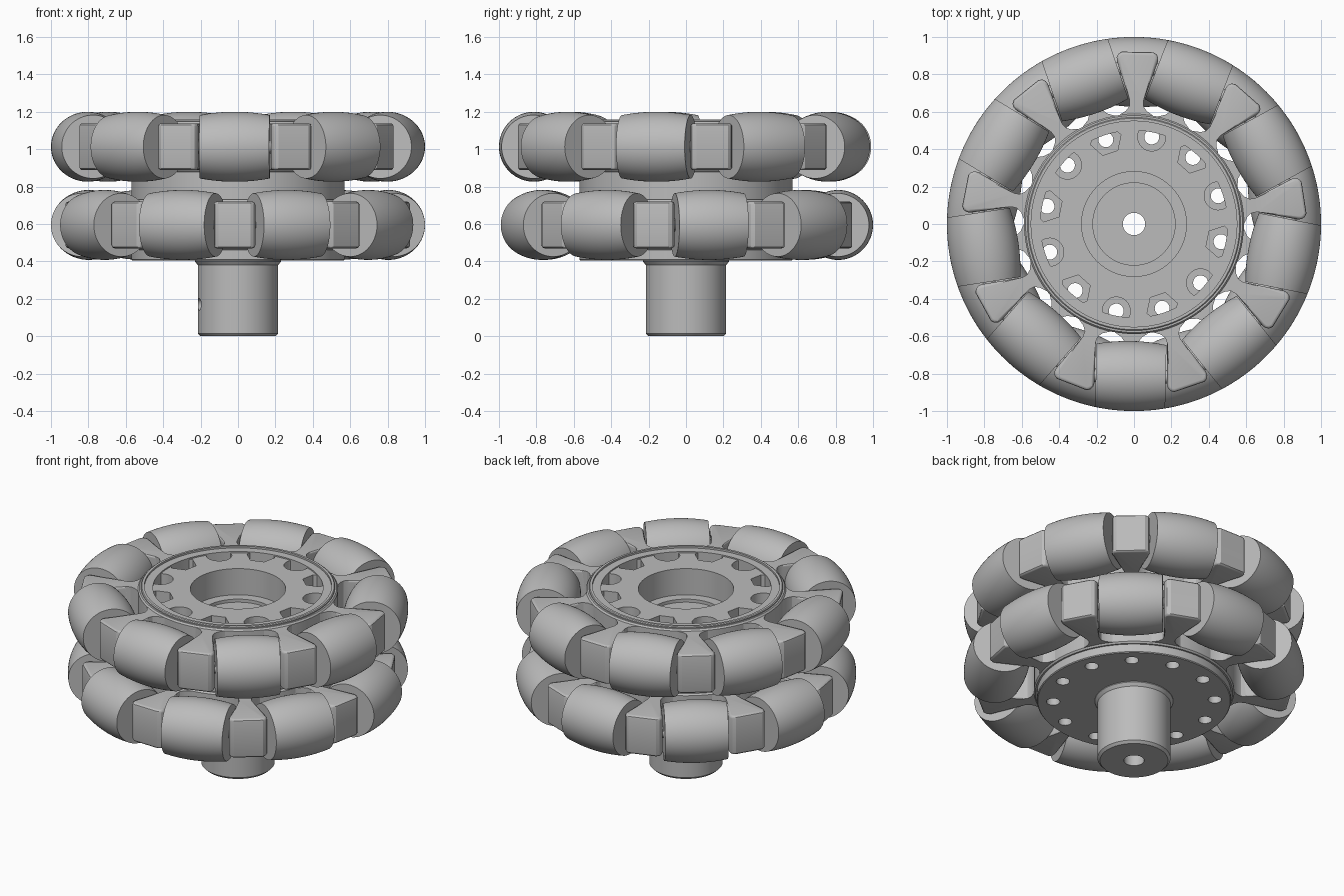
import bpy, bmesh
from math import radians, sqrt, cos, sin, pi
from mathutils import Matrix

cube = bpy.data.objects.get("Cube")
if cube:
    bpy.data.objects.remove(cube, do_unlink=True)

grey = bpy.data.materials.new("plain grey")
grey.use_nodes = True
grey.diffuse_color = (0.5, 0.5, 0.5, 1)
grey.node_tree.nodes["Principled BSDF"].inputs["Base Color"].default_value = (0.5, 0.5, 0.5, 1)

TURN = -91.2            # angle of the first upper roller
COUNT = 9
STEP = 360 / COUNT
AXLE_R = 0.813          # distance of roller axles from the wheel centre
HALF = 0.187            # roller half length
LAYERS = {"upper": (1.013, TURN), "lower": (0.595, TURN + STEP / 2)}


def finish(mesh):
    """Shade smooth with sharp edges and assign the colour."""
    mesh.materials.clear()
    mesh.materials.append(grey)
    mesh.shade_smooth()
    mesh.set_sharp_from_angle(angle=radians(30))


def to_mesh(bm, name):
    bmesh.ops.recalc_face_normals(bm, faces=bm.faces)
    mesh = bpy.data.meshes.new(name)
    bm.to_mesh(mesh)
    bm.free()
    finish(mesh)
    return mesh


def place(name, mesh, matrix=Matrix()):
    obj = bpy.data.objects.new(name, mesh)
    bpy.context.scene.collection.objects.link(obj)
    obj.matrix_world = matrix
    return obj


def lathe(name, profile, segments=96):
    """Spin a closed (radius, height) outline around z."""
    bm = bmesh.new()
    rings = []
    for i in range(segments):
        a = 2 * pi * i / segments
        rings.append([bm.verts.new((r * cos(a), r * sin(a), z)) for r, z in profile])
    n = len(profile)
    for i in range(segments):
        a, b = rings[i], rings[(i + 1) % segments]
        for j in range(n):
            k = (j + 1) % n
            bm.faces.new((a[j], b[j], b[k], a[k]))
    return to_mesh(bm, name)


def add_cylinder(bm, radius, z0, z1, matrix=Matrix(), sides=32):
    bmesh.ops.create_cone(bm, cap_ends=True, segments=sides, radius1=radius, radius2=radius,
                          depth=z1 - z0, matrix=matrix @ Matrix.Translation((0, 0, (z0 + z1) / 2)))


def spin(degrees):
    return Matrix.Rotation(radians(degrees), 4, "Z")


# Hub: shaft, flange, core and stepped central bore in one turned outline
hub = place("hub", lathe("hub", [
    (0.06, 0), (0.2, 0), (0.215, 0.015), (0.215, 0.38), (0.23, 0.4), (0.23, 0.405),
    (0.565, 0.405), (0.57, 0.41), (0.57, 1.155), (0.565, 1.16), (0.55, 1.16), (0.55, 1.14),
    (0.28, 1.14), (0.28, 0.97), (0.22, 0.97), (0.22, 0.95), (0.06, 0.95)]))

# Bolt holes, alternating round and hexagonal pockets, and the shaft side hole
through, pockets = bmesh.new(), bmesh.new()
for i in range(12):
    m = spin(78.5 + 30 * i) @ Matrix.Translation((0.475, 0, 0))
    add_cylinder(through, 0.04, 0.3, 1.3, m, 24)
    hexagon = i % 2 == 1
    add_cylinder(pockets, 0.085 if hexagon else 0.075, 1.04, 1.3, m, 6 if hexagon else 32)
add_cylinder(through, 0.032, 0.1, 0.3,
             Matrix.Translation((0, 0, 0.17)) @ spin(195) @ Matrix.Rotation(pi / 2, 4, "Y"), 24)

cutters = []
for name, bm in (("through_cutter", through), ("pocket_cutter", pockets)):
    cutter = place(name, to_mesh(bm, name))
    cutter.hide_render = True
    cutters.append(cutter)
    mod = hub.modifiers.new(name, "BOOLEAN")
    mod.operation = "DIFFERENCE"
    mod.solver = "EXACT"
    mod.object = cutter
graph = bpy.context.evaluated_depsgraph_get()
carved = bpy.data.meshes.new_from_object(hub.evaluated_get(graph))
hub.modifiers.clear()
hub.data = carved
finish(carved)
for cutter in cutters:
    bpy.data.objects.remove(cutter, do_unlink=True)

# Roller: barrel whose side follows the wheel rim
arc = [HALF * (k / 8 - 1) for k in range(17)]
roller = lathe("roller", [(0.03, -HALF)] + [(sqrt(1 - t * t) - AXLE_R, t) for t in arc]
               + [(0.03, HALF)], 64)

# Axle pin
bm = bmesh.new()
add_cylinder(bm, 0.035, -HALF - 0.03, HALF + 0.03)
axle = to_mesh(bm, "axle")

# Spoke: flared foot, narrow neck, wedge head with rounded edges
side = [(0.55, 0.13), (0.585, 0.085), (0.605, 0.055), (0.63, 0.038), (0.66, 0.037),
        (0.87, 0.11), (0.89, 0.111), (0.908, 0.103), (0.92, 0.085)]
outline = [(x, -y) for x, y in side] + [(x, y) for x, y in reversed(side)]
bm = bmesh.new()
base = bm.faces.new([bm.verts.new((x, y, -0.125)) for x, y in outline])
top = bmesh.ops.extrude_face_region(bm, geom=[base])["geom"]
bmesh.ops.translate(bm, vec=(0, 0, 0.25), verts=[v for v in top if isinstance(v, bmesh.types.BMVert)])
bmesh.ops.recalc_face_normals(bm, faces=bm.faces)
rim = [e for e in bm.edges if abs(e.verts[0].co.z - e.verts[1].co.z) < 0.01
       and min(v.co.x for v in e.verts) > 0.65]
bmesh.ops.bevel(bm, geom=rim, offset=0.016, segments=3, profile=0.5, affect="EDGES")
spoke = to_mesh(bm, "spoke")

# Ring carrying the spokes
ring = lathe("ring", [(0.5, -0.135), (0.58, -0.135), (0.588, -0.125),
                      (0.588, 0.125), (0.58, 0.135), (0.5, 0.135)])

# Two staggered layers of rollers and spokes
for layer, (z, start) in LAYERS.items():
    lift = Matrix.Translation((0, 0, z))
    place(layer + "_ring", ring, lift)
    for i in range(COUNT):
        turn = lift @ spin(start + STEP * i)
        across = turn @ Matrix.Translation((AXLE_R, 0, 0)) @ Matrix.Rotation(pi / 2, 4, "X")
        place(f"{layer}_roller_{i + 1}", roller, across)
        place(f"{layer}_axle_{i + 1}", axle, across)
        place(f"{layer}_spoke_{i + 1}", spoke, turn @ spin(STEP / 2))
